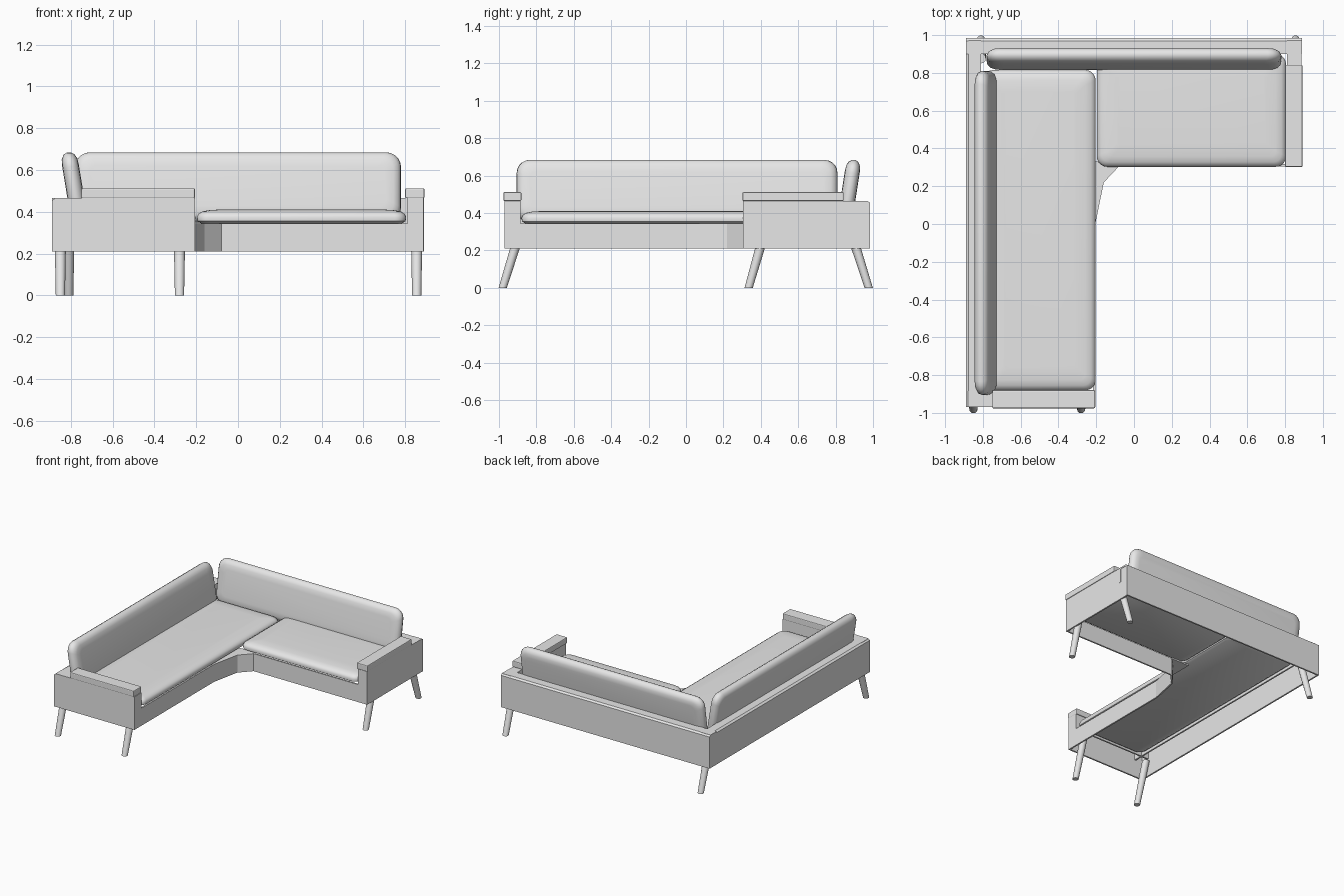
import bpy, bmesh, math
from mathutils import Matrix, Vector

if "Cube" in bpy.data.objects:
    bpy.data.objects.remove(bpy.data.objects["Cube"], do_unlink=True)

GREY = (0.8, 0.8, 0.8, 1)
mat = bpy.data.materials.new("light_grey")
mat.use_nodes = True
mat.diffuse_color = GREY
mat.node_tree.nodes["Principled BSDF"].inputs["Base Color"].default_value = GREY

BOTTOM, SEAT, LEDGE, WALL = 0.21, 0.345, 0.465, 0.012


def finish(name, bm, smooth=False, bevel=0):
    bmesh.ops.recalc_face_normals(bm, faces=bm.faces[:])
    mesh = bpy.data.meshes.new(name)
    bm.to_mesh(mesh)
    bm.free()
    mesh.materials.append(mat)
    ob = bpy.data.objects.new(name, mesh)
    bpy.context.collection.objects.link(ob)
    if bevel:
        mod = ob.modifiers.new("soft_edge", "BEVEL")
        mod.width, mod.segments = bevel, 2
    if smooth:
        bpy.ops.object.select_all(action="DESELECT")
        ob.select_set(True)
        bpy.context.view_layer.objects.active = ob
        bpy.ops.object.shade_smooth_by_angle(angle=math.radians(50))
    return ob


def bridge(bm, rings):
    """Join closed rings of vertices and cap both ends."""
    n = len(rings[0])
    for a, b in zip(rings, rings[1:]):
        for i in range(n):
            bm.faces.new((a[i], a[(i + 1) % n], b[(i + 1) % n], b[i]))
    bm.faces.new(rings[0])
    bm.faces.new(rings[-1])


def prism(name, profile, axis, lo, hi, **kw):
    """Extrude a 2D profile along one axis."""
    place = {"x": lambda p, v: (v, p[0], p[1]),
             "y": lambda p, v: (p[0], v, p[1]),
             "z": lambda p, v: (p[0], p[1], v)}[axis]
    bm = bmesh.new()
    bridge(bm, [[bm.verts.new(place(p, v)) for p in profile] for v in (lo, hi)])
    return finish(name, bm, **kw)


def box(name, x0, x1, y0, y1, z0, z1, **kw):
    return prism(name, [(x0, y0), (x1, y0), (x1, y1), (x0, y1)], "z", z0, z1, **kw)


def hollow_rail(name, axis, outer, inner, lo, hi, chamfer=0.0):
    """Outer wall, top ledge and short inner drop, open underneath."""
    s = 1 if inner > outer else -1
    c, w = chamfer, WALL * s
    prism(name, [(outer, BOTTOM), (outer, LEDGE - c * 0.7), (outer + c * s, LEDGE),
                 (inner, LEDGE), (inner, SEAT), (inner - w, SEAT),
                 (inner - w, LEDGE - WALL), (outer + w, LEDGE - WALL),
                 (outer + w, BOTTOM)] if c else
          [(outer, BOTTOM), (outer, LEDGE), (inner, LEDGE), (inner, SEAT),
           (inner - w, SEAT), (inner - w, LEDGE - WALL),
           (outer + w, LEDGE - WALL), (outer + w, BOTTOM)], axis, lo, hi)


def cushion(name, w, h, radius, profile, matrix):
    """Rounded rectangle lofted through (inset, height) steps."""
    bm = bmesh.new()
    rings = []
    for inset, z in profile:
        r = max(radius - inset * 0.5, 0.02)
        ring = []
        for k, (sx, sy) in enumerate([(1, 1), (-1, 1), (-1, -1), (1, -1)]):
            cx, cy = sx * (w / 2 - inset - r), sy * (h / 2 - inset - r)
            for j in range(6):
                a = math.pi / 2 * (k + j / 5)
                ring.append(bm.verts.new((cx + r * math.cos(a), cy + r * math.sin(a), z)))
        rings.append(ring)
    bridge(bm, rings)
    bm.transform(matrix)
    finish(name, bm, smooth=True)


# Frame: back rails, arms and their inner end panels
hollow_rail("side_back_rail", "y", -0.89, -0.81, -0.97, 0.972, chamfer=0.015)
hollow_rail("rear_back_rail", "x", 0.985, 0.90, -0.89, 0.89, chamfer=0.015)
hollow_rail("front_arm", "x", -0.97, -0.885, -0.878, -0.205)
hollow_rail("left_arm", "y", 0.888, 0.81, 0.305, 0.972)
box("front_arm_end", -0.217, -0.205, -0.97, -0.885, BOTTOM, LEDGE)
box("left_arm_end", 0.81, 0.888, 0.305, 0.317, BOTTOM, LEDGE)

# Arm caps
box("front_arm_cap", -0.75, -0.206, -0.976, -0.88, LEDGE, 0.512, bevel=0.006)
box("left_arm_cap", 0.80, 0.892, 0.302, 0.843, LEDGE, 0.512, bevel=0.006)

# Low front rails and the angled inner corner
box("chaise_front_rail", -0.217, -0.205, -0.97, 0.0, BOTTOM, SEAT)
box("seat_front_rail", -0.08, 0.888, 0.305, 0.317, BOTTOM, SEAT)
bend = [(-0.205, 0.0), (-0.16, 0.22), (-0.08, 0.305)]
prism("corner_rail", bend + [(x - 0.01, y + 0.01) for x, y in reversed(bend)],
      "z", BOTTOM, SEAT)
prism("corner_plate", bend + [(-0.08, 0.33), (-0.23, 0.33), (-0.23, 0.0)],
      "z", SEAT - WALL, SEAT - 0.001)

# Seat cushions
seat_steps = [(0.02, 0.0), (0.003, 0.01), (0, 0.03), (0.008, 0.045),
              (0.025, 0.056), (0.055, 0.062), (0.11, 0.066)]
for name, x0, x1, y0, y1 in [("chaise_cushion", -0.80, -0.203, -0.88, 0.815),
                             ("seat_cushion", -0.197, 0.805, 0.303, 0.90)]:
    cushion(name, x1 - x0, y1 - y0, 0.055, seat_steps,
            Matrix.Translation(((x0 + x1) / 2, (y0 + y1) / 2, SEAT)))

# Leaning back cushions
back_steps = [(0.06, -0.04), (0.03, -0.037), (0.008, -0.024), (0, -0.005),
              (0.003, 0.012), (0.015, 0.028), (0.035, 0.037), (0.07, 0.04)]
for name, length, low, high, along in [
        ("side_back_cushion", 1.715, (-0.757, -0.0475, 0.35), (-0.812, -0.0475, 0.685), (0, 1, 0)),
        ("rear_back_cushion", 1.56, (0, 0.847, 0.35), (0, 0.899, 0.685), (1, 0, 0))]:
    low, high, along = Vector(low), Vector(high), Vector(along)
    up = (high - low).normalized()
    basis = Matrix((along, up, along.cross(up))).transposed().to_4x4()
    cushion(name, length, (high - low).length, 0.07, back_steps,
            Matrix.Translation((low + high) / 2) @ basis)

# Splayed legs
for name, x, top, foot in [("front_right_leg", -0.85, -0.915, -0.98),
                           ("front_inner_leg", -0.28, -0.915, -0.98),
                           ("left_front_leg", 0.855, 0.395, 0.335),
                           ("left_rear_leg", 0.855, 0.91, 0.977),
                           ("right_rear_leg", -0.81, 0.91, 0.977)]:
    bm = bmesh.new()
    rings = []
    for y, z, r in [(foot, 0, 0.022), (top, BOTTOM, 0.026),
                    (top + (top - foot) * 0.5, BOTTOM * 1.5, 0.026)]:
        rings.append([bm.verts.new((x + r * math.cos(a * math.pi / 6),
                                    y + r * math.sin(a * math.pi / 6), z))
                      for a in range(12)])
    bridge(bm, rings)
    finish(name, bm, smooth=True)
